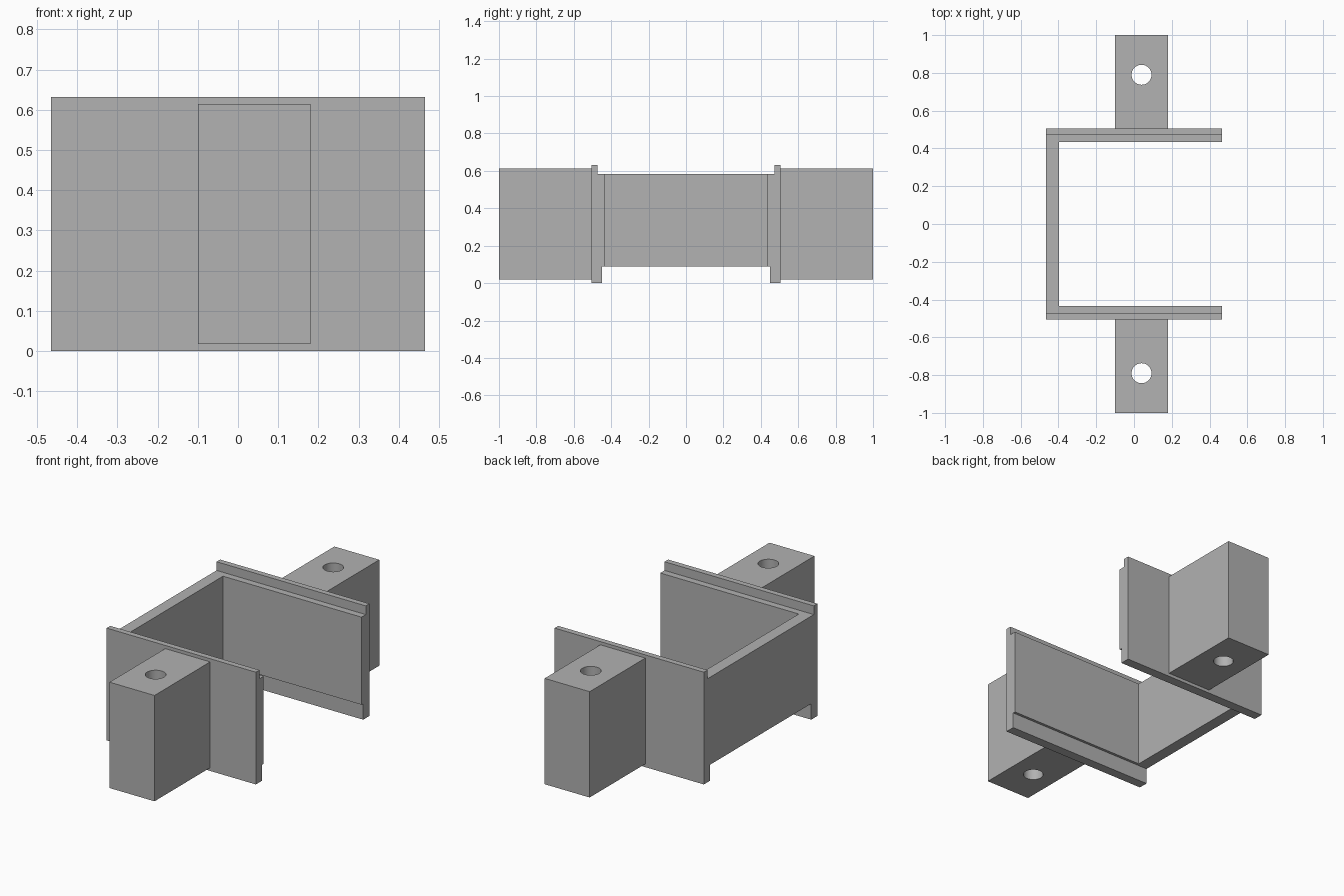
import bpy
import bmesh
from mathutils import Matrix

cube = bpy.data.objects.get("Cube")
if cube:
    bpy.data.objects.remove(cube, do_unlink=True)

# Single grey material
grey = bpy.data.materials.new("plain_grey")
grey.use_nodes = True
colour = (0.445, 0.445, 0.445, 1)
grey.diffuse_color = colour
grey.node_tree.nodes["Principled BSDF"].inputs["Base Color"].default_value = colour


def finish(bm, name):
    bmesh.ops.recalc_face_normals(bm, faces=bm.faces)
    mesh = bpy.data.meshes.new(name)
    bm.to_mesh(mesh)
    bm.free()
    mesh.materials.append(grey)
    obj = bpy.data.objects.new(name, mesh)
    bpy.context.collection.objects.link(obj)
    return obj


def box(name, low, high):
    bm = bmesh.new()
    bmesh.ops.create_cube(bm, size=1)
    for v in bm.verts:
        v.co = [l if c < 0 else h for c, l, h in zip(v.co, low, high)]
    return finish(bm, name)


def extrude_x(name, profile, x0, x1):
    """Extrude a (y, z) outline along x."""
    bm = bmesh.new()
    face = bm.faces.new([bm.verts.new((x0, y, z)) for y, z in profile])
    result = bmesh.ops.extrude_face_region(bm, geom=[face])
    moved = [g for g in result["geom"] if isinstance(g, bmesh.types.BMVert)]
    bmesh.ops.translate(bm, verts=moved, vec=(x1 - x0, 0, 0))
    return finish(bm, name)


def drill(obj, x, y, radius):
    """Cut a vertical through hole and keep its rim sharp."""
    bm = bmesh.new()
    bmesh.ops.create_cone(bm, cap_ends=True, segments=40, radius1=radius,
                          radius2=radius, depth=2,
                          matrix=Matrix.Translation((x, y, 0.3)))
    cutter = finish(bm, "hole_cutter")
    cutter.hide_render = True
    mod = obj.modifiers.new("screw_hole", "BOOLEAN")
    mod.operation = "DIFFERENCE"
    mod.solver = "EXACT"
    mod.object = cutter
    bpy.ops.object.select_all(action="DESELECT")
    obj.select_set(True)
    bpy.context.view_layer.objects.active = obj
    bpy.ops.object.modifier_apply(modifier=mod.name)
    bpy.data.objects.remove(cutter, do_unlink=True)
    bpy.ops.object.shade_smooth_by_angle()


HALF_X, TOP = 0.465, 0.632
WALL_LOW, WALL_HIGH = 0.09, 0.583
INNER, OUTER = 0.435, 0.505

# Stepped side plate outline: thin top lip, thicker bottom lip
plate = [(OUTER, 0), (OUTER, TOP), (0.473, TOP), (0.473, WALL_HIGH),
         (INNER, WALL_HIGH), (INNER, WALL_LOW), (0.45, WALL_LOW), (0.45, 0)]

# Wall joining the two side plates
box("connecting_wall", (-HALF_X, -INNER, WALL_LOW), (-0.398, INNER, WALL_HIGH))

# Mirrored side plates and drilled mounting blocks
for side, label in ((-1, "front"), (1, "back")):
    extrude_x(label + "_plate", [(side * y, z) for y, z in plate], -HALF_X, HALF_X)
    ys = sorted((side * OUTER, side))
    block = box(label + "_mounting_block", (-0.1, ys[0], 0.018), (0.18, ys[1], 0.614))
    drill(block, 0.04, side * 0.79, 0.053)
